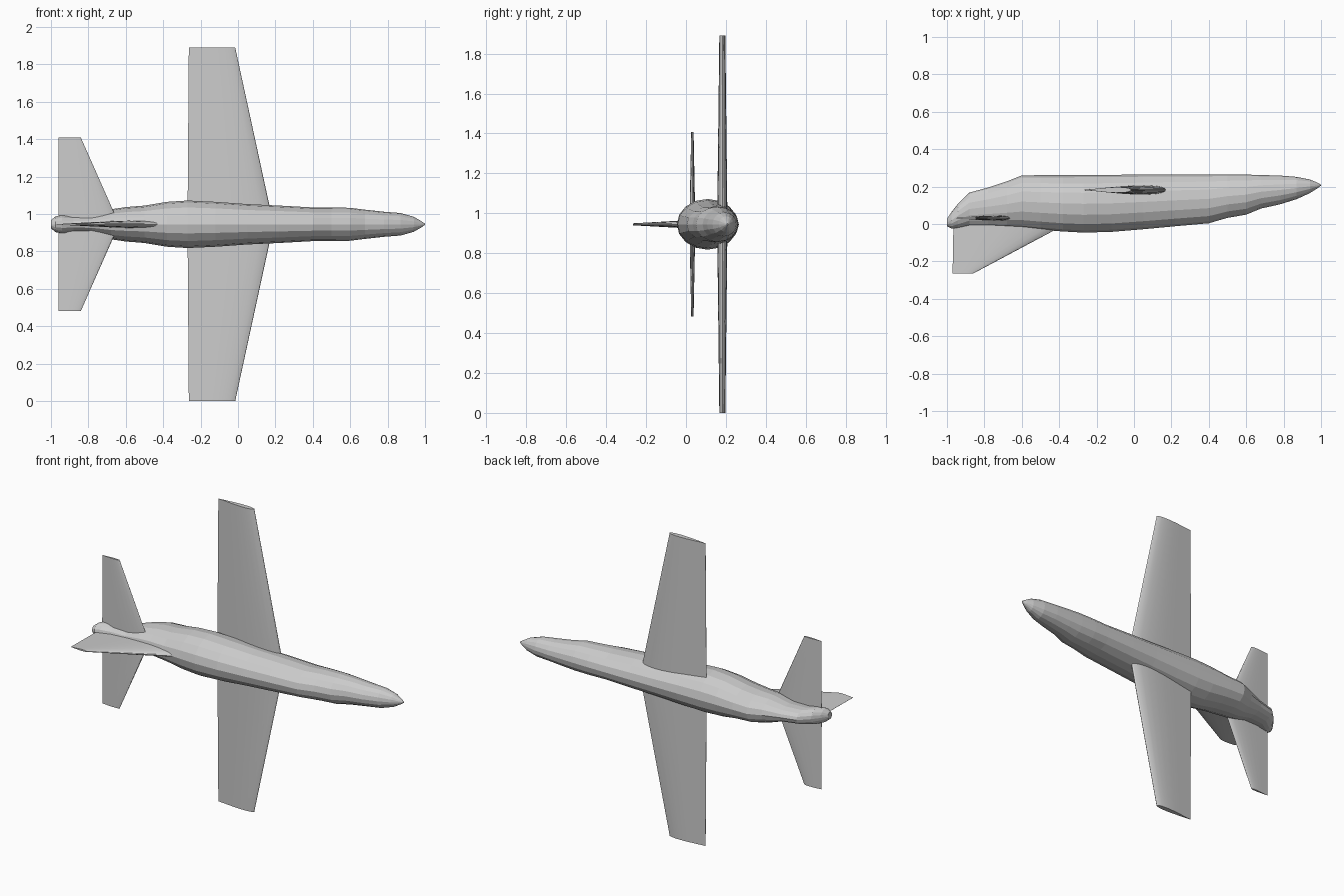
import bpy, bmesh, math

if "Cube" in bpy.data.objects:
    bpy.data.objects.remove(bpy.data.objects["Cube"])

ZC = 0.945  # height of the fuselage axis


def loft(name, rings, smooth=True):
    """Skin a list of equal-length point rings and cap both ends."""
    bm = bmesh.new()
    vs = [[bm.verts.new(p) for p in r] for r in rings]
    n = len(vs[0])
    for a, b in zip(vs, vs[1:]):
        for i in range(n):
            j = (i + 1) % n
            bm.faces.new((a[i], a[j], b[j], b[i]))
    bm.faces.new(vs[0])
    bm.faces.new(vs[-1])
    bmesh.ops.recalc_face_normals(bm, faces=bm.faces)
    mesh = bpy.data.meshes.new(name)
    bm.to_mesh(mesh)
    bm.free()
    ob = bpy.data.objects.new(name, mesh)
    bpy.context.collection.objects.link(ob)
    bpy.ops.object.select_all(action='DESELECT')
    ob.select_set(True)
    bpy.context.view_layer.objects.active = ob
    if smooth:
        bpy.ops.object.shade_smooth_by_angle(angle=math.radians(25))
    return ob


# Half airfoil: fraction of chord from the leading edge, fraction of half thickness
HALF = [(0.0, 0.0), (0.012, 0.3), (0.05, 0.6), (0.12, 0.84), (0.22, 0.97),
        (0.34, 1.0), (0.5, 0.86), (0.68, 0.58), (0.85, 0.28), (1.0, 0.03)]


def airfoil(lead, trail, thick):
    """Closed airfoil outline as (x, offset) pairs."""
    outline = HALF + [(c, -t) for c, t in reversed(HALF[1:])]
    return [(lead + (trail - lead) * c, t * thick / 2) for c, t in outline]


def wing_pair(name, y, half_span, root, tip):
    """Mirrored flying surface running along z: tip, root, tip."""
    stations = [(-half_span, tip), (0, root), (half_span, tip)]
    return loft(name, [[(x, y + o, ZC + s) for x, o in airfoil(*foil)]
                       for s, foil in stations])


# Fuselage stations: x, lowest y, highest y, half width in z
STATIONS = [
    (-1.0, -0.012, 0.028, 0.022), (-0.975, -0.025, 0.065, 0.042),
    (-0.94, -0.02, 0.11, 0.05), (-0.88, -0.008, 0.168, 0.046),
    (-0.78, -0.01, 0.195, 0.05), (-0.68, -0.015, 0.228, 0.08),
    (-0.6, -0.02, 0.26, 0.092), (-0.5, -0.03, 0.261, 0.1),
    (-0.38, -0.04, 0.261, 0.12), (-0.27, -0.046, 0.262, 0.127),
    (-0.12, -0.042, 0.263, 0.12), (0.05, -0.028, 0.264, 0.108),
    (0.22, -0.012, 0.265, 0.1), (0.4, 0.004, 0.265, 0.09),
    (0.5, 0.033, 0.265, 0.09), (0.6, 0.05, 0.264, 0.088),
    (0.68, 0.083, 0.262, 0.078), (0.78, 0.105, 0.259, 0.067),
    (0.87, 0.133, 0.252, 0.06), (0.94, 0.165, 0.238, 0.04),
    (0.98, 0.19, 0.222, 0.017), (1.0, 0.205, 0.21, 0.003)]
SIDES = 16
rings = []
for x, lo, hi, w in STATIONS:
    mid, h = (lo + hi) / 2, (hi - lo) / 2
    rings.append([(x, mid + h * math.cos(a), ZC + w * math.sin(a))
                  for a in (2 * math.pi * k / SIDES for k in range(SIDES))])
loft("fuselage", rings, smooth=False)

# Main wing and tailplane
wing_pair("main_wing", 0.182, 0.945, (0.19, -0.27, 0.052), (-0.015, -0.263, 0.03))
wing_pair("tailplane", 0.032, 0.463, (-0.635, -0.96, 0.03), (-0.84, -0.96, 0.012))

# Tail fin, pointing to -y
loft("tail_fin", [[(x, y, ZC + o) for x, o in airfoil(*foil)]
                  for y, foil in [(0.02, (-0.325, -0.965, 0.042)),
                                  (-0.265, (-0.86, -0.97, 0.01))]])
